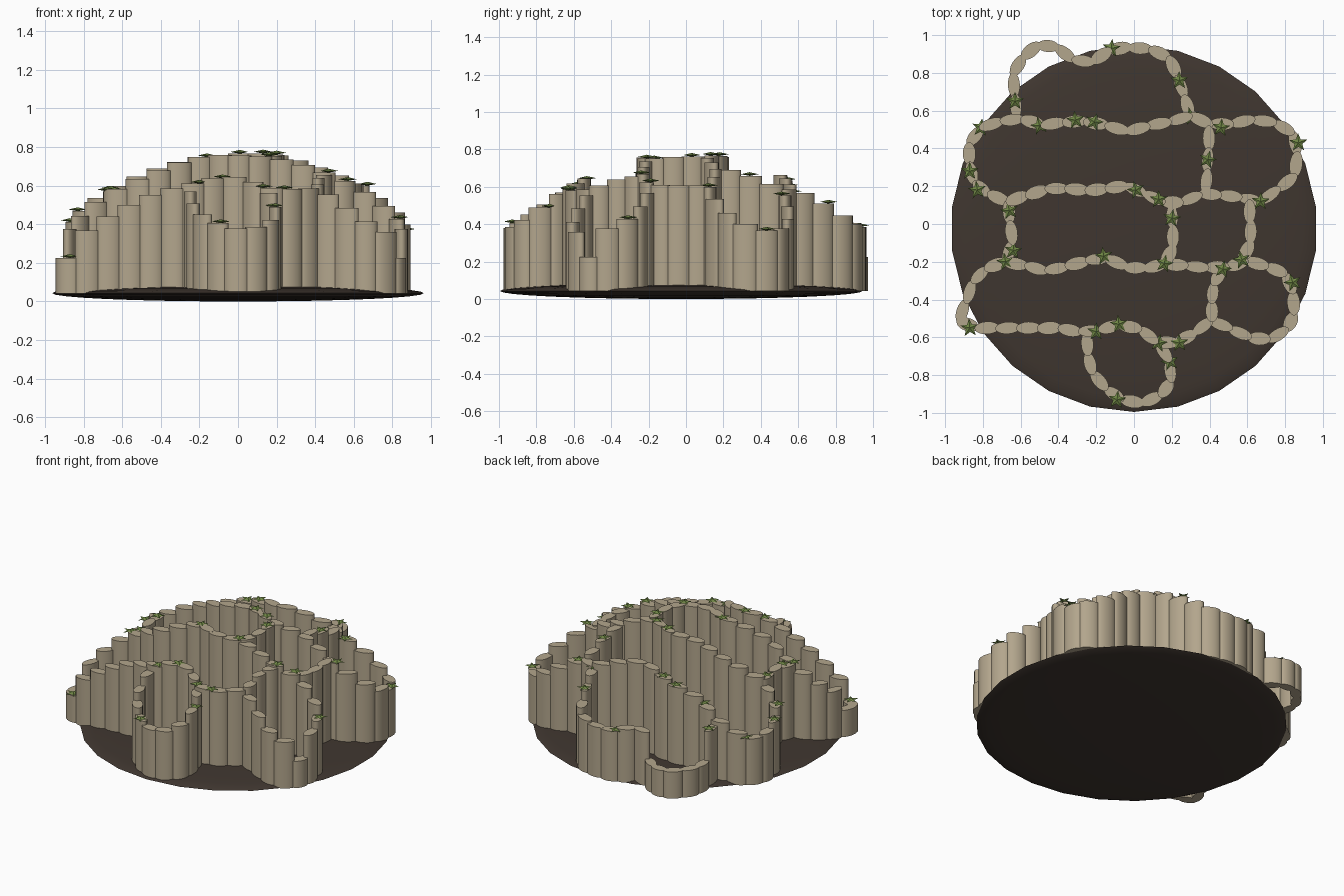
import bpy
import bmesh
import math
import random
from mathutils import Matrix, Vector

random.seed(4)

default_cube = bpy.data.objects.get("Cube")
if default_cube:
    bpy.data.objects.remove(default_cube, do_unlink=True)


def make_material(name, colour):
    material = bpy.data.materials.new(name)
    material.use_nodes = True
    material.diffuse_color = colour
    shader = material.node_tree.nodes["Principled BSDF"]
    shader.inputs["Base Color"].default_value = colour
    return material


stone = make_material("pale stone", (0.45, 0.38, 0.265, 1))
earth = make_material("dark earth", (0.05, 0.037, 0.029, 1))
moss = make_material("moss green", (0.16, 0.24, 0.06, 1))

COLUMN_FOOT = 0.042
COLUMN_SPACING = 0.112
column_tops = []
star_spots = []


def finish(bm, name, material, smooth):
    """Turn a bmesh into a named, coloured object."""
    bmesh.ops.recalc_face_normals(bm, faces=bm.faces)
    mesh = bpy.data.meshes.new(name)
    bm.to_mesh(mesh)
    bm.free()
    mesh.materials.append(material)
    obj = bpy.data.objects.new(name, mesh)
    bpy.context.collection.objects.link(obj)
    if smooth:
        bpy.ops.object.select_all(action="DESELECT")
        obj.select_set(True)
        bpy.context.view_layer.objects.active = obj
        bpy.ops.object.shade_smooth_by_angle(angle=math.radians(40))


def spot(x, y):
    """A plain point on a wall."""
    return Vector((x, y))


def sprout(x, y):
    """A point on a wall where a star plant also grows."""
    star_spots.append(spot(x, y))
    return spot(x, y)


def dome_height(point):
    """Column tops follow a dome and drop to a low step outside the base."""
    radius = point.length
    return 0.78 - 0.455 * radius ** 2 if radius < 0.965 else 0.225


def point_along(path, distance):
    """Position at a distance along a path."""
    for a, b in zip(path, path[1:]):
        step = (b - a).length
        if distance <= step:
            return a.lerp(b, distance / step)
        distance -= step
    return path[-1]


def build_wall(name, *path):
    """A row of overlapping oval columns, each spanning a chord of the path."""
    length = sum((b - a).length for a, b in zip(path, path[1:]))
    count = round(length / COLUMN_SPACING)
    ends = [point_along(path, length * i / count) for i in range(count + 1)]
    bm = bmesh.new()
    for start, end in zip(ends, ends[1:]):
        middle = (start + end) / 2
        chord = end - start
        top = dome_height(middle)
        column_tops.append((middle, top))
        height = top - COLUMN_FOOT
        turn = math.atan2(chord.y, chord.x) + random.uniform(-0.08, 0.08)
        place = Matrix.Translation((middle.x, middle.y, COLUMN_FOOT + height / 2))
        shape = Matrix.Diagonal((chord.length * 0.6, random.uniform(0.031, 0.036), height, 1))
        bmesh.ops.create_cone(
            bm, cap_ends=True, segments=18, radius1=1, radius2=1, depth=1,
            matrix=place @ Matrix.Rotation(turn, 4, "Z") @ shape)
    finish(bm, name, stone, True)


def add_star(bm, centre):
    """A faceted five-pointed star lying on the nearest column."""
    top = min(column_tops, key=lambda column: (column[0] - centre).length)[1]
    turn = math.pi / 2 + random.uniform(-0.3, 0.3)
    rim = []
    for i in range(10):
        radius = 0.022 if i % 2 else 0.05
        angle = turn + i * math.pi / 5
        rim.append(bm.verts.new((centre.x + radius * math.cos(angle),
                                 centre.y + radius * math.sin(angle), top + 0.009)))
    for tip_height in (0.02, 0):
        tip = bm.verts.new((centre.x, centre.y, top + tip_height))
        for a, b in zip(rim, rim[1:] + rim[:1]):
            bm.faces.new((a, b, tip))


# Base: a very flat lens of earth
bm = bmesh.new()
bmesh.ops.create_uvsphere(
    bm, u_segments=26, v_segments=16, radius=1,
    matrix=Matrix.Translation((0, -0.025, 0.043)) @ Matrix.Diagonal((0.97, 0.97, 0.043, 1)))
finish(bm, "earth_base", earth, True)

# Junctions shared by several walls
back_corner = sprout(-.81, .51)
back_right = spot(-.62, .57)
back_left = sprout(.3, .57)
middle_right = spot(-.67, .12)
middle_front = spot(.2, .09)
middle_back = spot(.38, .17)
middle_left = sprout(.67, .12)
inner_right = sprout(-.68, -.2)
inner_middle = sprout(.16, -.21)
inner_left = sprout(.57, -.19)
inner_notch = sprout(.47, -.24)
lower_right = spot(-.25, -.58)
lower_middle = sprout(.13, -.63)
lower_left = spot(.41, -.51)

# Back walls
build_wall("back_loop_wall", back_right, sprout(-.63, .65), spot(-.64, .8), spot(-.57, .92),
           spot(-.45, .97), spot(-.3, .85), spot(-.2, .86), sprout(-.12, .93), spot(.05, .94),
           spot(.19, .88), sprout(.24, .76), back_left)
build_wall("back_wall", back_corner, back_right, sprout(-.5, .52), sprout(-.31, .55),
           sprout(-.21, .54), spot(-.04, .49), back_left)
build_wall("back_left_wall", back_left, sprout(.46, .51), spot(.61, .56), spot(.82, .52),
           sprout(.87, .43), spot(.85, .24), middle_left)
build_wall("back_right_wall", back_corner, spot(-.88, .41), sprout(-.87, .28),
           sprout(-.83, .18), middle_right)

# Middle walls and the short walls that cross between rows
build_wall("middle_wall", middle_right, spot(-.41, .2), spot(-.22, .17), spot(-.06, .21),
           sprout(.13, .13), middle_front, middle_back, middle_left)
build_wall("back_cross_wall", spot(.4, .51), sprout(.39, .34), middle_back)
build_wall("centre_cross_wall", middle_front, sprout(.2, .03), spot(.21, -.13), inner_middle)
build_wall("right_cross_wall", middle_right, sprout(-.66, .07), sprout(-.64, -.14), inner_right)
build_wall("left_cross_wall", spot(.61, .12), spot(.62, -.1), inner_left)

# Front walls
build_wall("inner_wall", inner_right, spot(-.45, -.25), sprout(-.16, -.17), spot(0, -.25),
           inner_middle, inner_notch, inner_left, spot(.78, -.24), sprout(.84, -.31),
           spot(.85, -.54), spot(.68, -.63), lower_left)
build_wall("front_cross_wall", lower_left, spot(.42, -.3), inner_notch)
build_wall("front_wall", inner_right, spot(-.83, -.25), spot(-.93, -.52), sprout(-.87, -.55),
           spot(-.4, -.55), lower_right, sprout(-.08, -.53), spot(.04, -.56), lower_middle,
           sprout(.24, -.63), lower_left)
build_wall("front_loop_wall", lower_right, spot(-.24, -.77), sprout(-.09, -.93),
           spot(.08, -.95), spot(.2, -.87), sprout(.19, -.73), lower_middle)

# Star plants on the column tops
star_spots += [spot(-.2, -.57), spot(.01, .18)]
bm = bmesh.new()
for centre in star_spots:
    add_star(bm, centre)
finish(bm, "star_plants", moss, False)
